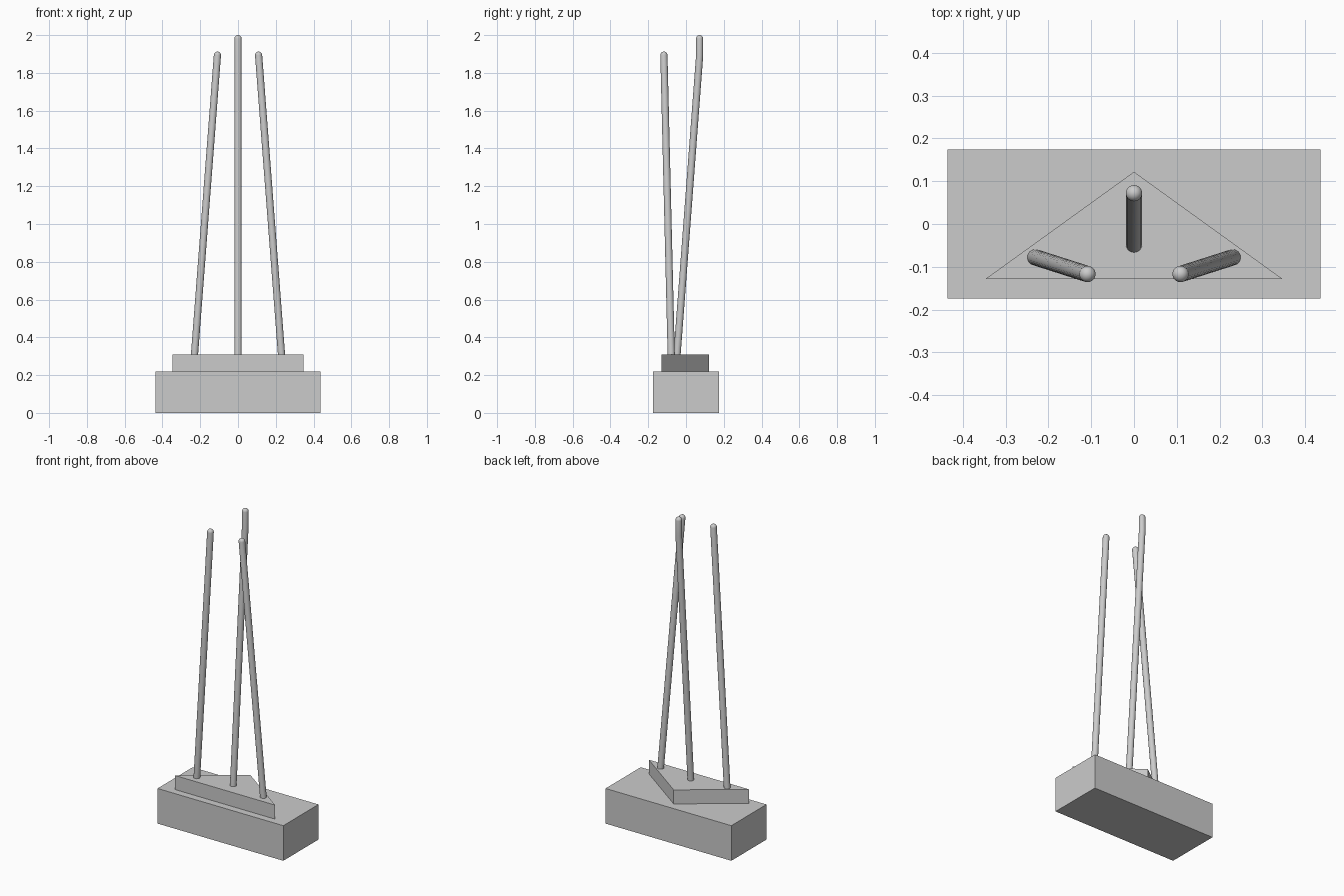
import bpy, bmesh
from math import sin, cos, pi
from mathutils import Vector

cube = bpy.data.objects.get("Cube")
if cube:
    bpy.data.objects.remove(cube, do_unlink=True)

GREY = (0.6, 0.6, 0.6, 1)
grey = bpy.data.materials.new("plain_grey")
grey.use_nodes = True
grey.diffuse_color = GREY
grey.node_tree.nodes["Principled BSDF"].inputs["Base Color"].default_value = GREY


def finish(name, bm):
    bmesh.ops.recalc_face_normals(bm, faces=bm.faces)
    mesh = bpy.data.meshes.new(name)
    bm.to_mesh(mesh)
    bm.free()
    mesh.materials.append(grey)
    obj = bpy.data.objects.new(name, mesh)
    bpy.context.collection.objects.link(obj)
    return obj


def prism(name, outline, z0, z1):
    """Extrude a flat outline upwards."""
    bm = bmesh.new()
    face = bm.faces.new([bm.verts.new((x, y, z0)) for x, y in outline])
    top = bmesh.ops.extrude_face_region(bm, geom=[face], use_keep_orig=True)["geom"]
    bmesh.ops.translate(bm, vec=(0, 0, z1 - z0),
                        verts=[v for v in top if isinstance(v, bmesh.types.BMVert)])
    return finish(name, bm)


def rod(name, path, radius=0.019, sides=24, dome=6):
    """Round rod along a steep path, with a domed tip."""
    rings = [(Vector(p), radius) for p in path]
    tip = rings[-1][0]
    for i in range(1, dome):
        a = i / dome * pi / 2
        rings.append((tip + Vector((0, 0, radius * sin(a))), radius * cos(a)))
    bm = bmesh.new()
    loops = []
    for c, r in rings:
        loops.append([bm.verts.new(c + Vector((r * cos(t), r * sin(t), 0)))
                      for t in (2 * pi * k / sides for k in range(sides))])
    for lo, hi in zip(loops, loops[1:]):
        for k in range(sides):
            n = (k + 1) % sides
            bm.faces.new((lo[k], lo[n], hi[n], hi[k]))
    bm.faces.new(loops[0])
    pole = bm.verts.new(tip + Vector((0, 0, radius)))
    for k in range(sides):
        bm.faces.new((loops[-1][k], loops[-1][(k + 1) % sides], pole))
    obj = finish(name, bm)
    bpy.ops.object.select_all(action='DESELECT')
    obj.select_set(True)
    bpy.context.view_layer.objects.active = obj
    bpy.ops.object.shade_smooth_by_angle()


# Rectangular base and triangular plinth
W, D = 0.436, 0.174
prism("base_block", [(-W, -D), (W, -D), (W, D), (-W, D)], 0, 0.22)
prism("triangular_plinth", [(-0.348, -0.129), (0.348, -0.129), (0, 0.122)], 0.22, 0.308)

# Leaning front rods, mirrored, and the taller back rod with an upright tip
for side, s in (("left", 1), ("right", -1)):
    rod(f"{side}_front_rod", [(s * 0.231, -0.078, 0.3), (s * 0.109, -0.117, 1.894)])
rod("back_rod", [(0, -0.048, 0.3), (0, 0.072, 1.89), (0, 0.072, 1.981)])
